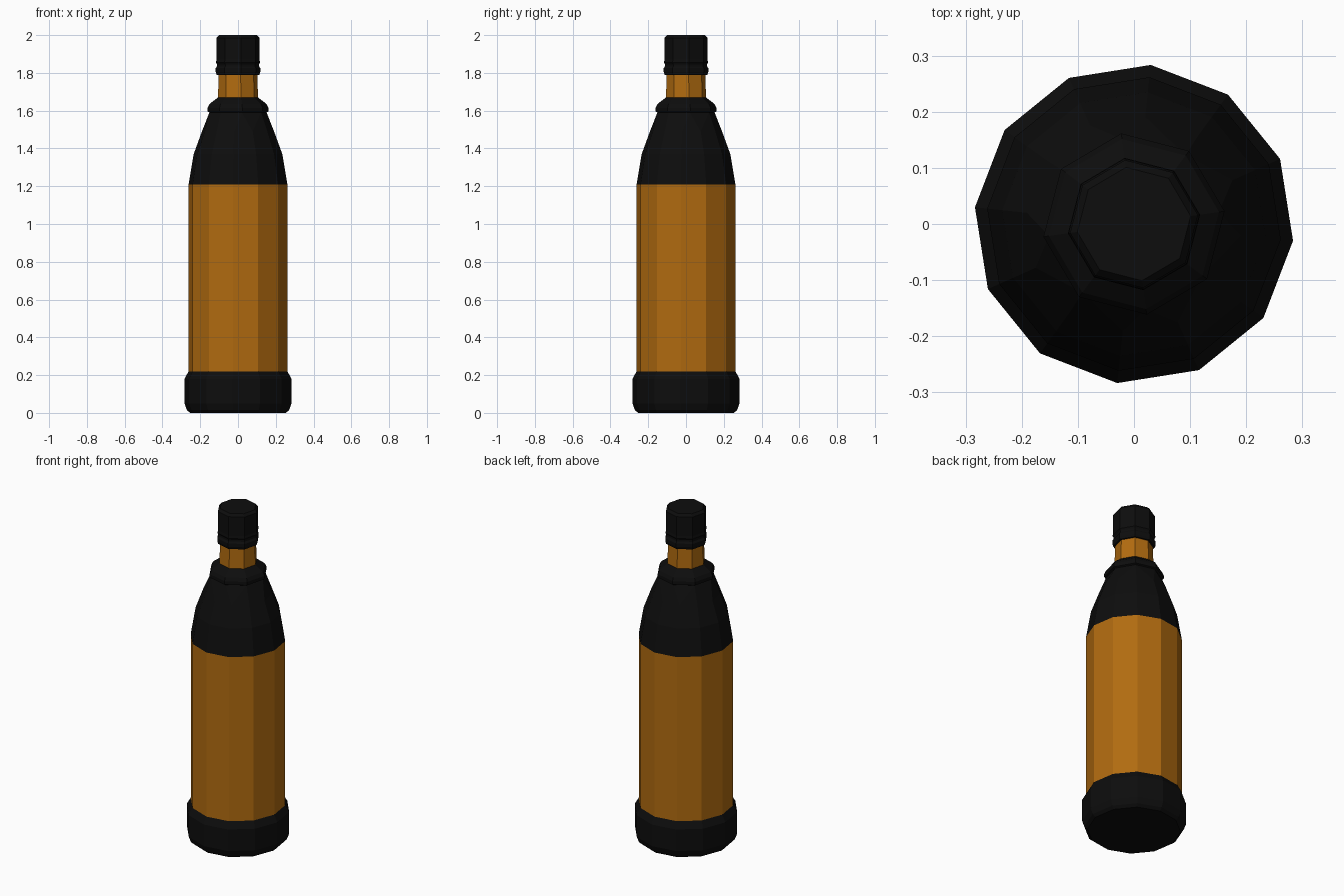
import bpy, bmesh, math

cube = bpy.data.objects.get("Cube")
if cube:
    bpy.data.objects.remove(cube, do_unlink=True)


def make_material(name, rgb):
    mat = bpy.data.materials.new(name)
    mat.use_nodes = True
    mat.diffuse_color = (*rgb, 1)
    mat.node_tree.nodes["Principled BSDF"].inputs["Base Color"].default_value = (*rgb, 1)
    return mat


black = make_material("black", (0.004, 0.004, 0.004))
amber = make_material("amber_glass", (0.44, 0.147, 0.005))

WIDE = (12, -6)   # sides and turn of the lower rings
SLIM = (8, 8)     # sides and turn of the upper rings


def add_ring(bm, radius, z, style):
    sides, turn = style
    verts = []
    for i in range(sides):
        a = math.radians(turn + 360 * i / sides)
        verts.append(bm.verts.new((radius * math.cos(a), radius * math.sin(a), z)))
    edges = [bm.edges.new((verts[i], verts[(i + 1) % sides])) for i in range(sides)]
    return verts, edges


def lathe(name, rings, mat, cap_bottom=False, cap_top=False):
    """Stack rings of (radius, z, style) and skin them."""
    bm = bmesh.new()
    loops = [add_ring(bm, *r) for r in rings]
    for (va, ea), (vb, eb) in zip(loops, loops[1:]):
        n = len(va)
        if n == len(vb):
            for i in range(n):
                j = (i + 1) % n
                bm.faces.new((va[i], va[j], vb[j], vb[i]))
        else:
            bmesh.ops.bridge_loops(bm, edges=ea + eb)
    if cap_bottom:
        bm.faces.new(loops[0][0][::-1])
    if cap_top:
        bm.faces.new(loops[-1][0])
    bmesh.ops.recalc_face_normals(bm, faces=bm.faces)
    mesh = bpy.data.meshes.new(name)
    bm.to_mesh(mesh)
    bm.free()
    mesh.materials.append(mat)
    obj = bpy.data.objects.new(name, mesh)
    bpy.context.collection.objects.link(obj)
    return obj


def styled(style, *points):
    return [(r, z, style) for r, z in points]


# Foot of the bottle
lathe("base", styled(WIDE, (0.255, 0), (0.272, 0.015), (0.285, 0.05),
                     (0.285, 0.18), (0.263, 0.22)), black, cap_bottom=True)

# Straight glass body
lathe("body", styled(WIDE, (0.263, 0.22), (0.263, 1.21)), amber)

# Curved shoulder with a raised collar, slimming to fewer sides
lathe("shoulder",
      styled(WIDE, (0.263, 1.21), (0.236, 1.37), (0.192, 1.49))
      + styled(SLIM, (0.153, 1.59), (0.163, 1.595), (0.163, 1.615),
               (0.153, 1.635), (0.107, 1.67)), black)

# Glass neck
lathe("neck", styled(SLIM, (0.107, 1.67), (0.103, 1.8)), amber)

# Screw cap with a grooved safety ring
lathe("cap", styled(SLIM, (0.102, 1.79), (0.114, 1.79), (0.119, 1.805), (0.119, 1.825),
                    (0.112, 1.835), (0.112, 1.845), (0.118, 1.855), (0.115, 1.87),
                    (0.115, 1.985), (0.102, 2.0)), black, cap_top=True)
